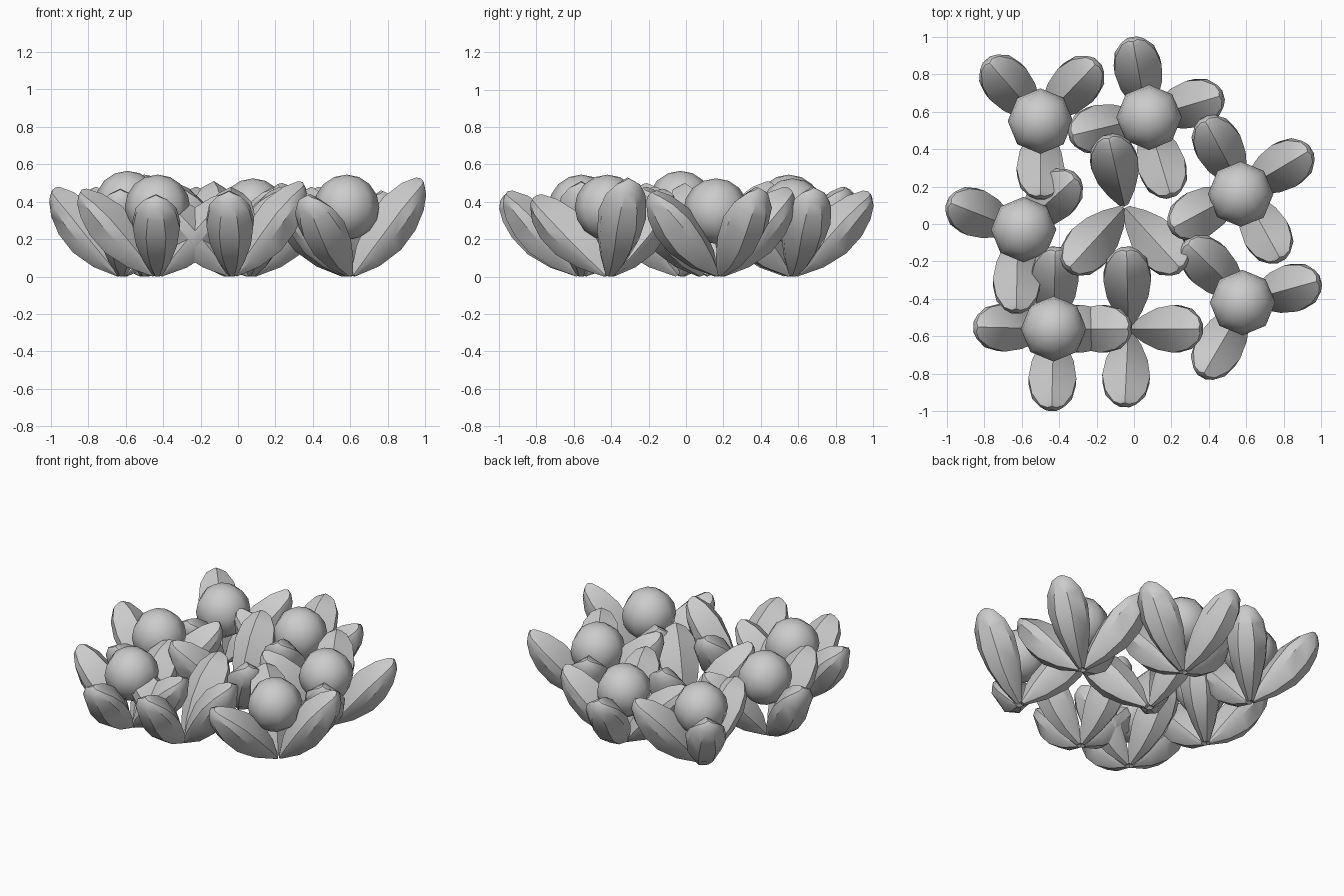
import bpy, bmesh, math
from mathutils import Vector

# Petal stations along its length (unit reach / unit height):
# inner ridge (r, z), outer keel (r, z), half width
STATIONS = [
    (0.01, 0.03, 0.06, 0.00, 0.025),
    (0.08, 0.30, 0.38, 0.10, 0.075),
    (0.22, 0.56, 0.66, 0.26, 0.115),
    (0.44, 0.80, 0.85, 0.46, 0.132),
    (0.68, 0.94, 0.96, 0.66, 0.112),
    (0.88, 1.00, 1.00, 0.82, 0.065),
    (0.94, 0.99, 0.985, 0.92, 0.025),
]
# Cross-section: (sideways in half widths, blend from inner ridge to keel)
SECTION = [(0, 0), (0.97, 0.38), (0.95, 0.62), (0.4, 0.97),
           (-0.4, 0.97), (-0.95, 0.62), (-0.97, 0.38)]

# Plants: base (x, y), ball (x, y, z) or None, petal tips (x, y, z)
PLANTS = [
    ((-0.50, 0.55), (-0.50, 0.55, 0.37),
     [(-0.79, 0.88, 0.48), (-0.19, 0.87, 0.48), (-0.50, 0.13, 0.45)]),
    ((0.07, 0.57), (0.08, 0.57, 0.35),
     [(-0.01, 1.00, 0.46), (0.48, 0.69, 0.48), (0.20, 0.14, 0.48), (-0.35, 0.47, 0.46)]),
    ((0.58, 0.18), (0.57, 0.16, 0.35),
     [(0.95, 0.40, 0.48), (0.37, 0.57, 0.48), (0.19, -0.03, 0.50), (0.79, -0.20, 0.46)]),
    ((0.60, -0.41), (0.58, -0.42, 0.37),
     [(1.00, -0.30, 0.53), (0.36, -0.82, 0.44), (0.27, -0.09, 0.47)]),
    ((-0.43, -0.56), (-0.43, -0.56, 0.37),
     [(-0.44, -1.00, 0.44), (-0.86, -0.55, 0.47), (-0.01, -0.56, 0.45), (-0.42, -0.12, 0.46)]),
    ((-0.03, -0.56), None,
     [(-0.04, -0.12, 0.48), (0.37, -0.56, 0.51), (-0.05, -0.98, 0.46), (-0.45, -0.56, 0.45)]),
    ((-0.62, -0.03), (-0.59, -0.03, 0.39),
     [(-1.00, 0.12, 0.48), (-0.30, 0.26, 0.46), (-0.63, -0.48, 0.47)]),
    ((-0.05, 0.09), None,
     [(-0.14, 0.48, 0.51), (-0.36, -0.25, 0.50), (0.26, -0.25, 0.48)]),
]


def add_petal(bm, base, tip):
    origin = Vector((base[0], base[1], 0))
    out = Vector((tip[0] - base[0], tip[1] - base[1], 0))
    reach = out.length
    out.normalize()
    side = Vector((-out.y, out.x, 0))
    rings = []
    for ri, zi, ro, zo, w in STATIONS:
        inner = origin + out * ri * reach + Vector((0, 0, zi * tip[2]))
        outer = origin + out * ro * reach + Vector((0, 0, zo * tip[2]))
        rings.append([bm.verts.new(inner.lerp(outer, t) + side * s * w)
                      for s, t in SECTION])
    n = len(SECTION)
    for a, b in zip(rings, rings[1:]):
        for i in range(n):
            j = (i + 1) % n
            bm.faces.new((a[i], a[j], b[j], b[i]))
    bm.faces.new(rings[0][::-1])
    bm.faces.new(rings[-1])


def finish(bm, name, angle):
    bmesh.ops.recalc_face_normals(bm, faces=bm.faces)
    me = bpy.data.meshes.new(name)
    bm.to_mesh(me)
    bm.free()
    ob = bpy.data.objects.new(name, me)
    bpy.context.collection.objects.link(ob)
    bpy.ops.object.select_all(action='DESELECT')
    ob.select_set(True)
    bpy.context.view_layer.objects.active = ob
    bpy.ops.object.shade_smooth_by_angle(angle=math.radians(angle))


for k, (base, ball, tips) in enumerate(PLANTS, 1):
    # Open cup of leaves
    bm = bmesh.new()
    for tip in tips:
        add_petal(bm, base, tip)
    finish(bm, f"leaves_{k}", 35)
    # Round fruit resting in the cup
    if ball:
        bm = bmesh.new()
        bmesh.ops.create_uvsphere(bm, u_segments=8, v_segments=8, radius=0.175)
        bmesh.ops.translate(bm, verts=bm.verts, vec=ball)
        finish(bm, f"fruit_{k}", 60)
